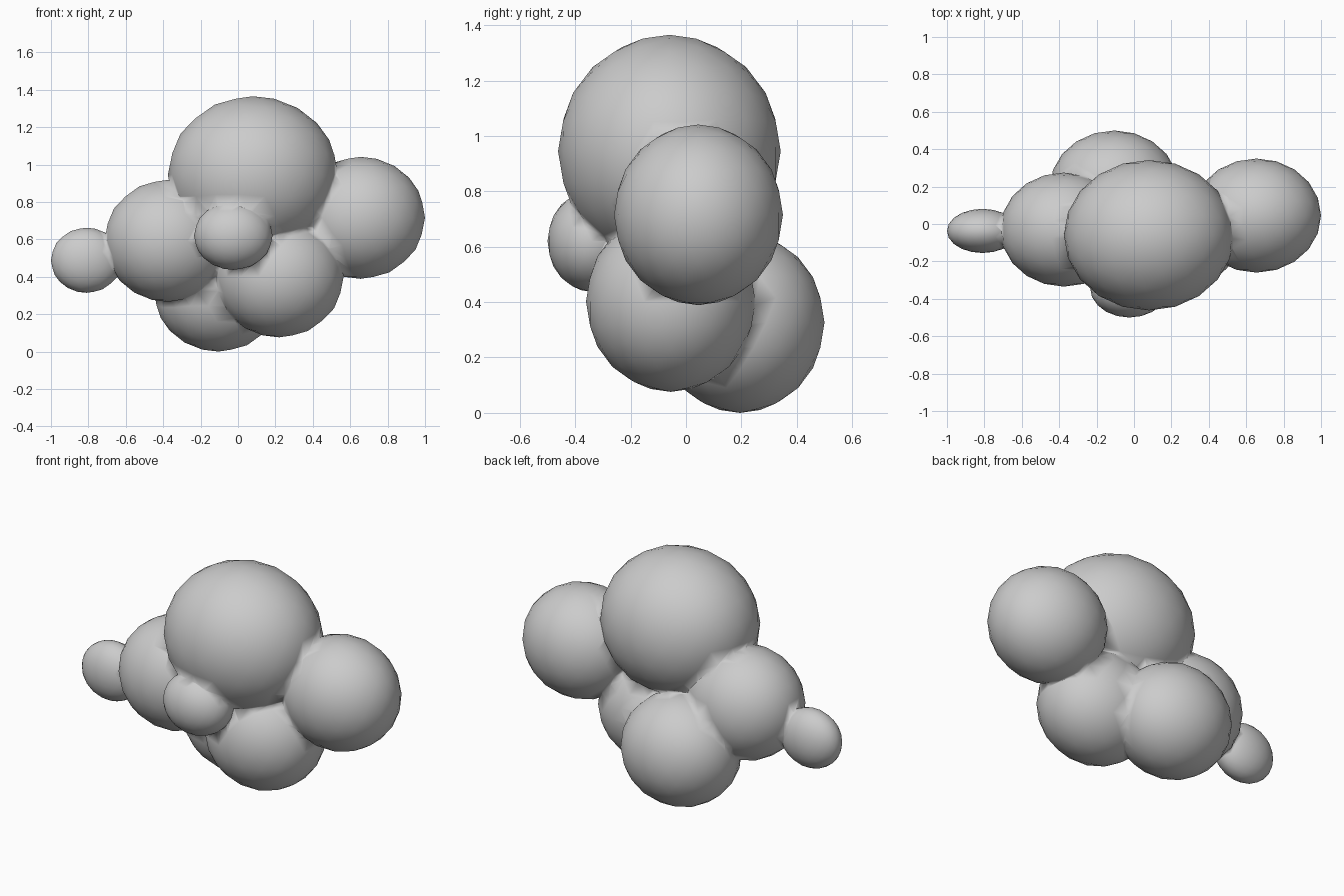
import bpy

if "Cube" in bpy.data.objects:
    bpy.data.objects.remove(bpy.data.objects["Cube"])

# puff: (centre, radii along x / y / z)
puffs = {
    "top_puff": ((0.08, -0.06, 0.945), (0.455, 0.402, 0.42)),
    "right_puff": ((0.655, 0.045, 0.715), (0.345, 0.305, 0.326)),
    "left_puff": ((-0.375, -0.03, 0.592), (0.34, 0.305, 0.326)),
    "left_tip_puff": ((-0.81, -0.037, 0.488), (0.19, 0.118, 0.174)),
    "front_puff": ((-0.025, -0.34, 0.62), (0.21, 0.16, 0.183)),
    "lower_front_puff": ((0.22, -0.055, 0.402), (0.345, 0.306, 0.326)),
    "lower_back_puff": ((-0.105, 0.195, 0.326), (0.345, 0.305, 0.326)),
}


def make_puff(name, centre, radii):
    bpy.ops.mesh.primitive_ico_sphere_add(subdivisions=3, radius=1, location=centre)
    ob = bpy.context.object
    ob.name = name
    ob.scale = radii
    bpy.ops.object.transform_apply(location=True, rotation=False, scale=True)
    return ob


parts = [make_puff(n, c, r) for n, (c, r) in puffs.items()]
cloud = parts[0]
cloud.name = "cloud"

# Weld all puffs into a single skin
for p in parts[1:]:
    m = cloud.modifiers.new("union", 'BOOLEAN')
    m.operation = 'UNION'
    m.solver = 'EXACT'
    m.object = p
bpy.context.view_layer.update()
mesh = bpy.data.meshes.new_from_object(
    cloud.evaluated_get(bpy.context.evaluated_depsgraph_get()))
cloud.modifiers.clear()
cloud.data = mesh
for p in parts[1:]:
    bpy.data.objects.remove(p, do_unlink=True)

# Fully smooth shading softens the seams between puffs
for f in mesh.polygons:
    f.use_smooth = True
